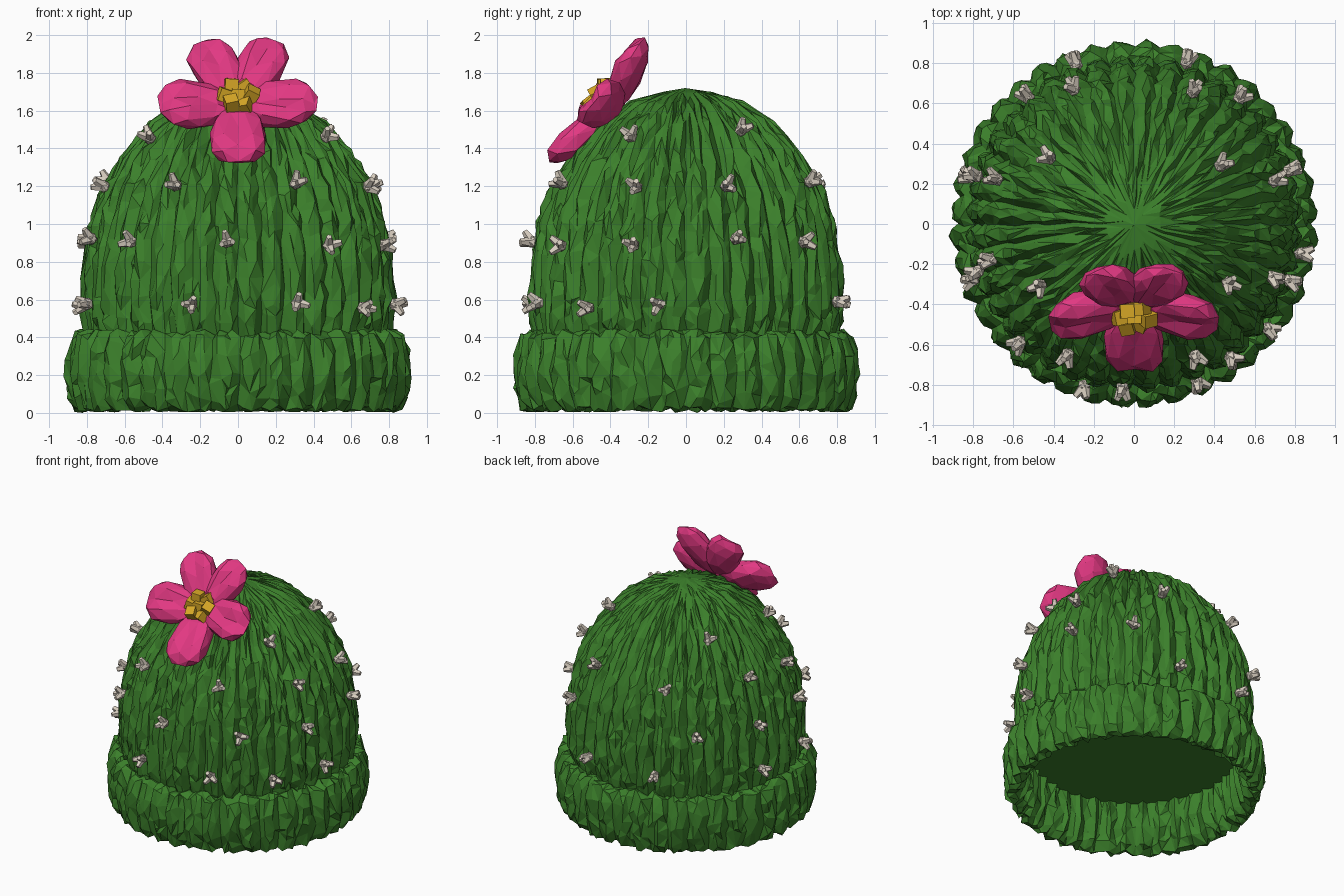
import bpy, bmesh, math, random
from mathutils import Vector, Matrix

if "Cube" in bpy.data.objects:
    bpy.data.objects.remove(bpy.data.objects["Cube"])

random.seed(4)


def material(name, color):
    m = bpy.data.materials.new(name)
    m.diffuse_color = (*color, 1)
    m.use_nodes = True
    m.node_tree.nodes["Principled BSDF"].inputs["Base Color"].default_value = m.diffuse_color
    return m


GREEN = material("knit green", (0.044, 0.214, 0.024))
PINK = material("petal pink", (0.76, 0.04, 0.225))
GOLD = material("pollen gold", (0.70, 0.40, 0.02))
BONE = material("spine beige", (0.68, 0.61, 0.52))


def finish(name, bm, mat):
    bmesh.ops.recalc_face_normals(bm, faces=bm.faces)
    me = bpy.data.meshes.new(name)
    bm.to_mesh(me)
    bm.free()
    me.materials.append(mat)
    ob = bpy.data.objects.new(name, me)
    bpy.context.collection.objects.link(ob)
    return ob


def resample(profile, step):
    pts = []
    for (r0, z0), (r1, z1) in zip(profile, profile[1:]):
        n = max(1, round(math.hypot(r1 - r0, z1 - z0) / step))
        pts += [(r0 + (r1 - r0) * i / n, z0 + (z1 - z0) * i / n) for i in range(n)]
    return pts + [profile[-1]]


def knitted(name, profile, step, ribs, depth, closed=False):
    """Revolved profile with vertical ribs and a crumpled knit surface."""
    bm = bmesh.new()
    cols = ribs * 4
    pts = resample(profile, step)
    rows = []
    for r, z in pts:
        row = []
        for i in range(cols):
            rib = (0, 0.75, 1, 0.75)[i % 4]
            fade = min(1, r / 0.5)
            a = 2 * math.pi * (i + random.uniform(-.4, .4)) / cols
            rr = r + (depth * (rib - 0.65) + random.uniform(-.012, .012)) * fade
            zz = max(0.005, z + random.uniform(-.3, .3) * step * fade)
            row.append(bm.verts.new((rr * math.cos(a), rr * math.sin(a), zz)))
        rows.append(row)
    pairs = list(zip(rows, rows[1:])) + ([(rows[-1], rows[0])] if closed else [])
    for lo, hi in pairs:
        for i in range(cols):
            k = (i + 1) % cols
            bm.faces.new((lo[i], lo[k], hi[k], hi[i]))
    bmesh.ops.remove_doubles(bm, verts=bm.verts, dist=0.012)
    bmesh.ops.triangulate(bm, faces=bm.faces)
    ob = finish(name, bm, GREEN)
    ob.modifiers.new("facets", 'DECIMATE').ratio = 0.65
    return ob


# Cap dome
DOME = [(.785, .36), (.815, .5), (.82, .62), (.81, .8), (.775, 1.0), (.705, 1.2),
        (.59, 1.38), (.46, 1.53), (.30, 1.64), (.14, 1.695), (.004, 1.72)]
knitted("cap_dome", DOME, 0.08, 40, 0.042)

# Folded brim, a closed ring
BRIM = [(.74, .40), (.74, .18), (.775, .06), (.82, .015), (.86, .02), (.885, .08),
        (.902, .2), (.895, .32), (.87, .405), (.83, .425), (.78, .42)]
knitted("folded_brim", BRIM, 0.07, 40, 0.035, closed=True)

# Flat lining that closes the opening
bm = bmesh.new()
bmesh.ops.create_circle(bm, cap_ends=True, radius=0.77, segments=48,
                        matrix=Matrix.Translation((0, 0, 0.375)))
lining = finish("inner_lining", bm, GREEN)
if lining.data.polygons[0].normal.z > 0:
    lining.data.flip_normals()


# Spine tufts in rings: height -> azimuths in degrees
def dome_radius(z):
    for (r0, z0), (r1, z1) in zip(DOME, DOME[1:]):
        if z0 <= z <= z1:
            return r0 + (r1 - r0) * (z - z0) / (z1 - z0), math.atan2(r0 - r1, z1 - z0)


RINGS = {0.58: (-68, -38, -10, 72, 110, 164, 199, 253),
         0.90: (-94, -54, -20, 19, 50, 130, 163, 197, 226),
         1.20: (-65, -21, 17, 66, 114, 162, 194, 243),
         1.46: (-32, 34, 142, 213)}
bm = bmesh.new()
for z, azimuths in RINGS.items():
    for az in azimuths:
        zz = z + random.uniform(-.025, .025)
        r, slope = dome_radius(zz)
        a = math.radians(az)
        out = Vector((math.cos(a) * math.cos(slope), math.sin(a) * math.cos(slope), math.sin(slope)))
        base = Vector((r * math.cos(a), r * math.sin(a), zz)) + out * 0.025
        frame = out.to_track_quat('Z', 'Y').to_matrix().to_4x4()
        bmesh.ops.create_icosphere(bm, subdivisions=1, radius=0.036,
                                   matrix=Matrix.Translation(base) @ frame)
        spin = random.uniform(0, 6.28)
        for k in range(3):
            tilt = (Matrix.Rotation(spin + k * 2.09, 4, 'Z')
                    @ Matrix.Rotation(random.uniform(.35, .9), 4, 'X'))
            bmesh.ops.create_cone(bm, cap_ends=True, segments=5, radius1=0.032, radius2=0.016,
                                  depth=0.08, matrix=Matrix.Translation(base) @ frame @ tilt
                                  @ Matrix.Translation((0, 0, 0.03)))
finish("spine_tufts", bm, BONE)

# Flower frame: leaning on the upper front of the dome
CENTRE = Vector((0, -0.41, 1.64))
SIDE, UP, NORMAL = Vector((1, 0, 0)), Vector((0, .61, .79)), Vector((0, -.79, .61))

# Five plump, cupped petals: angle, length, half width
PETALS = ((-90, .45, .18), (-7, .43, .17), (62, .43, .155), (118, .42, .155), (187, .43, .17))
for k, (angle, length, half) in enumerate(PETALS):
    a = math.radians(angle)
    d = SIDE * math.cos(a) + UP * math.sin(a)
    t = NORMAL.cross(d)
    bm = bmesh.new()
    bmesh.ops.create_icosphere(bm, subdivisions=2, radius=1)
    for v in bm.verts:
        x, y, n = v.co
        x = math.copysign(abs(x) ** 0.8, x)
        along = length * (x + 1) / 2
        wide = y * half * (0.86 + 0.16 * x)
        thick = n * 0.088 + 0.085 * (x + 1) / 2 - 0.02
        if n > 0.3:
            thick -= 0.03 * (1 - min(1, abs(y) * 2))  # crease down the middle
        v.co = CENTRE + d * along + t * wide + NORMAL * thick
        v.co += Vector([random.uniform(-.008, .008) for _ in range(3)])
    finish(f"petal_{k + 1}", bm, PINK)

# Cluster of stamens
bm = bmesh.new()
for k in range(7):
    a = k * 2 * math.pi / 6
    rad = 0.07 if k < 6 else 0
    p = CENTRE + (SIDE * math.cos(a) + UP * math.sin(a)) * rad + NORMAL * random.uniform(.055, .08)
    rot = Matrix.Rotation(random.uniform(0, 3), 4, Vector((1, k, 2)).normalized())
    bmesh.ops.create_cube(bm, size=0.07, matrix=Matrix.Translation(p) @ rot)
finish("flower_stamens", bm, GOLD)
